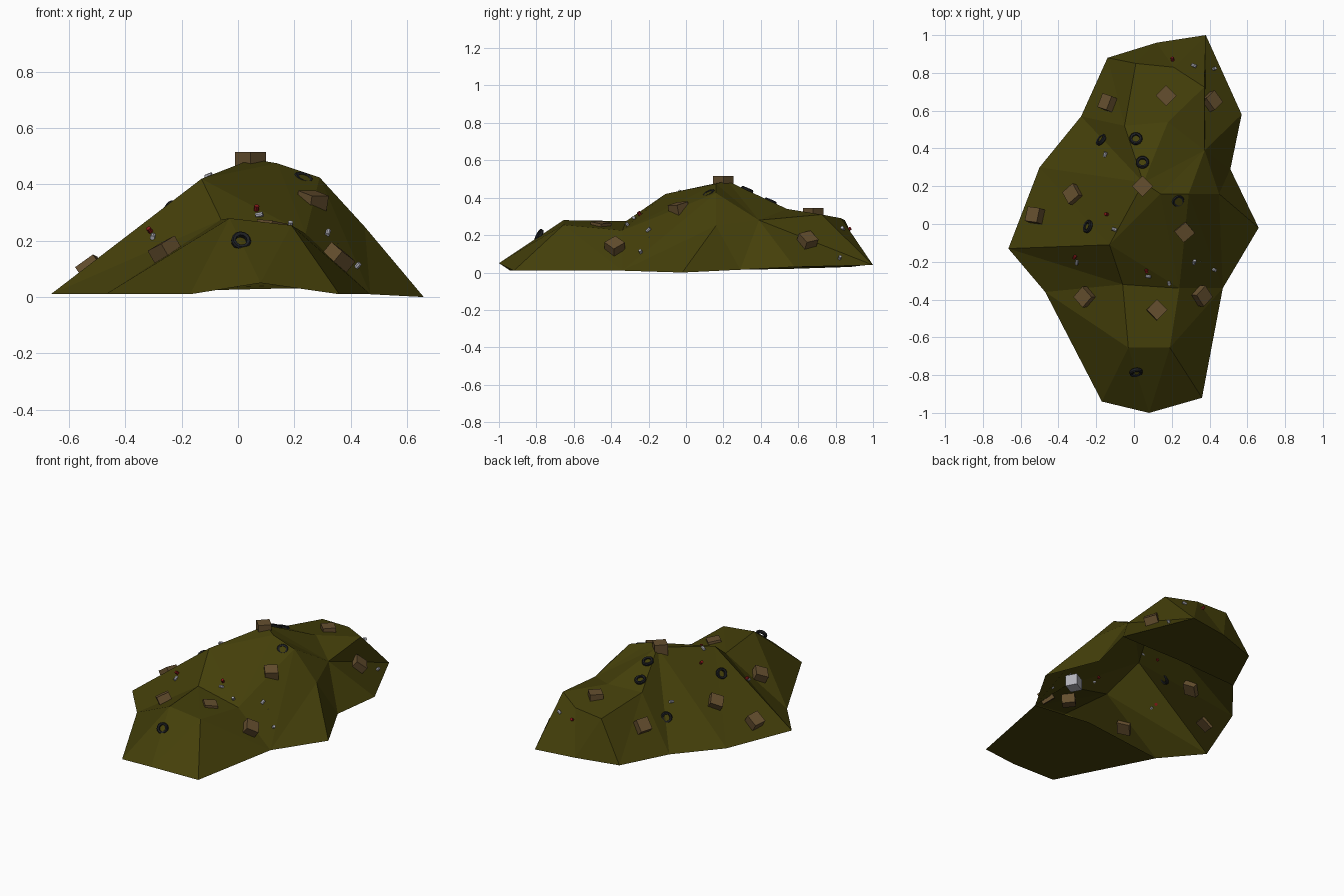
import bpy, bmesh, math
from mathutils import Vector, Matrix
from mathutils.geometry import delaunay_2d_cdt
from mathutils.bvhtree import BVHTree

if "Cube" in bpy.data.objects:
    bpy.data.objects.remove(bpy.data.objects["Cube"])


def material(name, r, g, b):
    m = bpy.data.materials.new(name)
    m.diffuse_color = (r, g, b, 1)
    m.use_nodes = True
    m.node_tree.nodes["Principled BSDF"].inputs["Base Color"].default_value = m.diffuse_color
    return m


olive = material("olive", .058, .05, .003)
brown = material("cardboard", .13, .078, .028)
black = material("rubber", .013, .014, .016)
red = material("red", .25, .01, .01)
silver = material("silver", .45, .45, .5)


def add_object(name, bm, mat=None, matrix=None):
    me = bpy.data.meshes.new(name)
    bm.to_mesh(me)
    ob = bpy.data.objects.new(name, me)
    bpy.context.collection.objects.link(ob)
    if mat:
        me.materials.append(mat)
    if matrix:
        ob.matrix_world = matrix
    return ob


# Mound: shell triangulated between a ground outline and ridge points
rim = [(-.17, -.94, .01), (.08, -1, .05), (.36, -.92, .01), (.47, -.34, .01),
       (.66, -.02, 0), (.51, .29, .015), (.57, .58, .03), (.38, 1, .04),
       (.12, .96, .04), (-.14, .88, .03), (-.28, .57, .02), (-.5, .3, .015),
       (-.665, -.13, .01), (-.47, -.36, .01)]
ridge = [(-.03, -.655, .28), (.19, -.655, .255), (.24, -.34, .225), (-.06, -.32, .275),
         (-.13, -.11, .42), (.14, .16, .475), (.29, .16, .425), (.45, .16, .25),
         (.05, .22, .49), (.374, .39, .28), (.18, .54, .34), (-.05, .52, .34),
         (.372, .725, .31), (.21, .83, .29), (.01, .85, .28)]
pts = rim + ridge
n = len(rim)
creases = [(0, 1), (0, 3), (1, 2), (3, 4), (4, 5), (5, 6), (6, 7), (5, 8), (8, 10),
           (9, 12), (12, 13), (13, 14), (11, 14), (10, 11), (8, 4), (7, 9)]
edges = [(a + n, b + n) for a, b in creases] + [(7, 9 + n), (12, 3 + n), (12, 4 + n)]
co, _, faces, *_ = delaunay_2d_cdt([Vector(p[:2]) for p in pts], edges,
                                   [list(range(n))], 1, 1e-5)


def height(c):
    return min(pts, key=lambda p: (p[0] - c.x) ** 2 + (p[1] - c.y) ** 2)[2]


bm = bmesh.new()
verts = [bm.verts.new((c.x, c.y, height(c))) for c in co]
for f in faces:
    bm.faces.new([verts[i] for i in f])
bm.normal_update()
for f in bm.faces:
    if f.normal.z < 0:
        f.normal_flip()
tree = BVHTree.FromBMesh(bm)

# Floors closing the front and back lobes; the middle stays open
for loop, hub in [((3, 2, 1, 0, 13), (.05, -.35, .055)), ((10, 9, 8, 7, 6), (.14, .58, .03))]:
    for a, b in zip(loop, loop[1:]):
        bm.faces.new([bm.verts.new(p) for p in (rim[a], rim[b], hub)])
add_object("mound", bm, olive)


def on_mound(x, y, lift, spin, tilt=1.0):
    """Placement on the mound surface, leaning with its slope."""
    hit, nor, *_ = tree.ray_cast(Vector((x, y, 3)), Vector((0, 0, -1)))
    nor = Vector((0, 0, 1)).lerp(nor, tilt).normalized()
    lean = Vector((0, 0, 1)).rotation_difference(nor).to_matrix().to_4x4()
    return Matrix.Translation(hit + nor * lift) @ lean @ Matrix.Rotation(math.radians(spin), 4, 'Z')


def cube(sx, sy, sz):
    b = bmesh.new()
    bmesh.ops.create_cube(b, size=1, matrix=Matrix.Diagonal((sx, sy, sz, 1)))
    return b


# Half-buried cardboard boxes
for x, y, spin, lift, tilt in [
        (-.125, .635, -20, .01, .9), (.17, .68, 45, -.005, 0), (.4, .645, 40, .01, .9),
        (-.315, .155, 35, .002, .9), (-.51, .04, -10, .018, .9), (.045, .2, 45, -.005, 0),
        (.265, -.04, 40, -.012, .5), (-.25, -.385, 45, .012, .9),
        (.345, -.38, 40, .012, .9), (.12, -.455, 45, -.02, .9)]:
    add_object("box", cube(.078, .078, .07), brown, on_mound(x, y, lift, spin, tilt))

# Appliance buried inside the hollow mound
add_object("appliance", cube(.08, .07, .07), silver,
           Matrix.Translation((.305, -.185, .155)) @ Matrix.Rotation(.5, 4, 'Z'))


# Tyres: ring profile spun around z
def tyre():
    b = bmesh.new()
    prof = [(.020, -.009), (.030, -.011), (.035, -.006), (.035, .006), (.030, .011), (.020, .009)]
    seg = 14
    rings = [[b.verts.new((r * math.cos(t), r * math.sin(t), z)) for r, z in prof]
             for t in (2 * math.pi * i / seg for i in range(seg))]
    for i in range(seg):
        for j in range(6):
            k = (j + 1) % 6
            m = (i + 1) % seg
            b.faces.new((rings[i][j], rings[m][j], rings[m][k], rings[i][k]))
    bmesh.ops.recalc_face_normals(b, faces=b.faces)
    return b


for x, y, tilt, lift in [(-.17, .445, 1.9, .004), (.01, .45, .9, .003), (.045, .325, .9, .003),
                         (.235, .12, 1.2, -.008), (-.24, -.015, 1.7, .006), (.01, -.78, 2.2, .006)]:
    add_object("tyre", tyre(), black, on_mound(x, y, lift, 0, tilt))

# Small scattered cans
cans = [(.205, .865, 1), (.315, .835, 0), (.42, .82, 0), (-.15, .365, 0), (-.14, .05, 1),
        (-.1, -.03, 0), (-.31, -.17, 1), (-.3, -.2, 0), (.065, -.245, 1), (.075, -.275, 0),
        (.185, -.31, 0), (.315, -.2, 0), (.42, -.24, 0)]
for i, (x, y, is_red) in enumerate(cans):
    b = bmesh.new()
    bmesh.ops.create_cone(b, cap_ends=True, segments=8, radius1=.009, radius2=.009, depth=.026)
    lay = Matrix.Rotation(math.radians(70), 4, 'X') if i % 2 else Matrix()
    add_object("can", b, red if is_red else silver, on_mound(x, y, .006, i * 50) @ lay)
